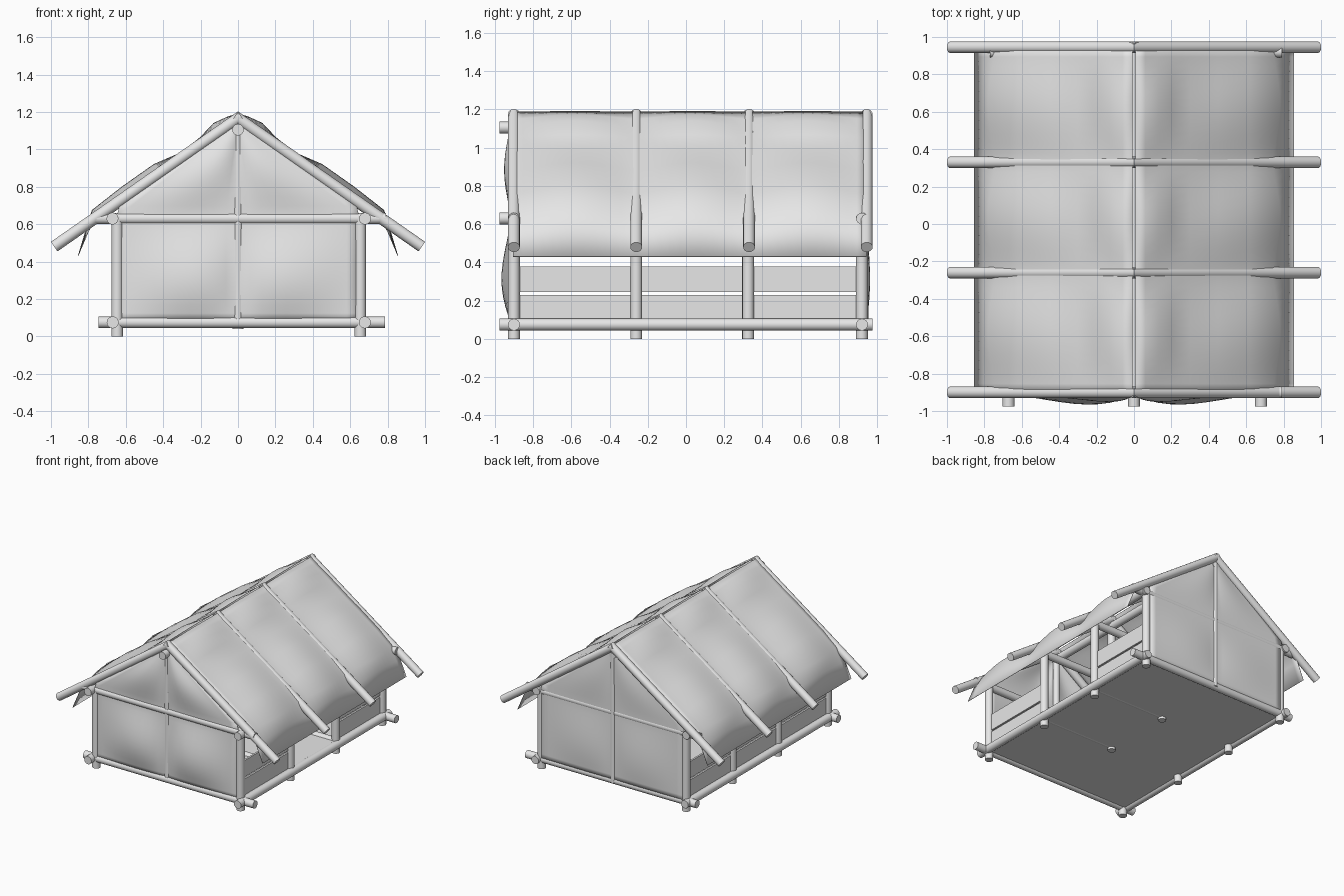
import bpy, bmesh, math
from mathutils import Vector

cube = bpy.data.objects.get("Cube")
if cube:
    bpy.data.objects.remove(cube, do_unlink=True)

grey = bpy.data.materials.new("plain grey")
grey.use_nodes = True
grey.diffuse_color = (0.8, 0.8, 0.8, 1)
grey.node_tree.nodes["Principled BSDF"].inputs["Base Color"].default_value = (0.8, 0.8, 0.8, 1)


def finish(name, bm, angle):
    mesh = bpy.data.meshes.new(name)
    bm.to_mesh(mesh)
    bm.free()
    mesh.materials.append(grey)
    obj = bpy.data.objects.new(name, mesh)
    bpy.context.collection.objects.link(obj)
    bpy.ops.object.select_all(action='DESELECT')
    obj.select_set(True)
    bpy.context.view_layer.objects.active = obj
    bpy.ops.object.shade_smooth_by_angle(angle=math.radians(angle))
    return obj


def log(name, a, b, r=0.031):
    a, b = Vector(a), Vector(b)
    bm = bmesh.new()
    bmesh.ops.create_cone(bm, cap_ends=True, segments=16, radius1=r, radius2=r, depth=(b - a).length)
    obj = finish(name, bm, 40)
    obj.location = (a + b) / 2
    obj.rotation_euler = (b - a).to_track_quat('Z', 'Y').to_euler()
    return obj


def box(name, x, y, z):
    bm = bmesh.new()
    bmesh.ops.create_cube(bm, size=1)
    for v in bm.verts:
        v.co = [lo + (c + 0.5) * (hi - lo) for c, (lo, hi) in zip(v.co, (x, y, z))]
    return finish(name, bm, 30)


def sheet(name, point, nu, nv):
    """Cloth surface from a function of u and v in 0..1."""
    bm = bmesh.new()
    grid = [[bm.verts.new(point(i / nu, j / nv)) for j in range(nv + 1)] for i in range(nu + 1)]
    for i in range(nu):
        for j in range(nv):
            bm.faces.new((grid[i][j], grid[i + 1][j], grid[i + 1][j + 1], grid[i][j + 1]))
    bmesh.ops.remove_doubles(bm, verts=bm.verts[:], dist=0.0001)
    bmesh.ops.recalc_face_normals(bm, faces=bm.faces[:])
    obj = finish(name, bm, 60)
    solid = obj.modifiers.new("cloth thickness", 'SOLIDIFY')
    solid.thickness = 0.003
    solid.offset = 0
    return obj


def swell(t, power):
    return max(0, math.sin(math.pi * t)) ** power


frames = [-0.90, -0.26, 0.325, 0.92]
rafters = [-0.90, -0.26, 0.33, 0.945]
slope = 0.697
mid = 0.004  # the log frame sits slightly off centre

# Cross frames: posts, king post, tie beam and floor beam
for i, y in enumerate(frames):
    end = i in (0, 3)
    for s in (-1, 1):
        log("side_post", (mid + s * 0.65, y, 0), (mid + s * 0.65, y, 0.64))
    king_y = 0.93 if i == 3 else y
    log("king_post", (0, king_y, 0.06 if end else 0.04), (0, king_y, 1.12), 0.025 if end else 0.03)
    log("tie_beam", (-0.77 if end else -0.65, y, 0.63), (0.79 if end else 0.65, y, 0.63), 0.03)
    if end:
        log("floor_end_beam", (-0.745, y, 0.075), (0.785, y, 0.075))
    else:
        log("floor_joist", (0, y, 0.088), (0.65, y, 0.088), 0.03)

# Rafters overlap slightly at the ridge
for y in rafters:
    for s in (-1, 1):
        log("rafter", (s * 0.983, y, 1.165 - slope * 0.983), (-s * 0.0165, y, 1.1765))

# Long beams
for s in (-1, 1):
    log("floor_side_beam", (mid + s * 0.674, -0.975, 0.075), (mid + s * 0.674, 0.975, 0.075), 0.032)
    log("eave_beam", (mid + s * 0.675, -0.975, 0.63), (mid + s * 0.675, 0.96, 0.63), 0.032)
log("ridge_beam", (0, -0.975, 1.105), (0, 0.95, 1.105))

# Floor, and low boards: one side is closed, the other leaves the middle bay open
box("floor", (-0.66, 0.66), (-0.91, 0.92), (0.06, 0.10))
for lo, hi in ((0.10, 0.23), (0.245, 0.38)):
    box("right_side_board", (-0.65, -0.635), (-0.89, 0.91), (lo, hi))
    for a, b in (frames[:2], frames[2:]):
        box("left_side_board", (0.64, 0.655), (a, b), (lo, hi))

# Roof cloth: one profile on the rafters, a fuller one between them
tight = [(0.008, 1.187), (0.06, 1.148), (0.13, 1.1), (0.2, 1.053), (0.3, 0.984), (0.45, 0.879), (0.62, 0.76), (0.74, 0.665), (0.80, 0.56), (0.855, 0.43)]
full = [(0.008, 1.19), (0.06, 1.172), (0.13, 1.14), (0.2, 1.066), (0.3, 0.985), (0.45, 0.92), (0.62, 0.80), (0.78, 0.675), (0.81, 0.58), (0.855, 0.43)]
last = len(tight) - 1


def roof_point(side):
    def point(u, v):
        y = -0.905 + 1.85 * v
        k = max(0, min(2, sum(y > r for r in rafters) - 1))
        t = max(0, min(1, (y - rafters[k]) / (rafters[k + 1] - rafters[k])))
        i = round(u * last)
        p = Vector(tight[i]).lerp(Vector(full[i]), swell(t, 1.4))
        return (side * p.x, y, p.y)
    return point


for s, name in ((1, "left_roof_cloth"), (-1, "right_roof_cloth")):
    sheet(name, roof_point(s), last, 36)


# End walls: five-sided cloths swelling between the posts and beams
def wall_point(y, low, high):
    def point(u, v):
        z = 0.08 + 1.06 * v
        half = min(0.645, (1.14 - z) / slope)
        side = 2 * u - 1
        across = swell(abs(side) ** 0.7, 1.4)
        if z < 0.63:
            puff = low * swell(((z - 0.08) / 0.55) ** 0.8, 1.4)
        else:
            puff = high * swell((z - 0.63) / 0.51, 1.4)
        return (side * half, y + across * puff, z)
    return point


sheet("front_wall_cloth", wall_point(-0.916, -0.048, -0.034), 20, 24)
sheet("back_wall_cloth", wall_point(0.944, 0.017, 0.012), 20, 24)
